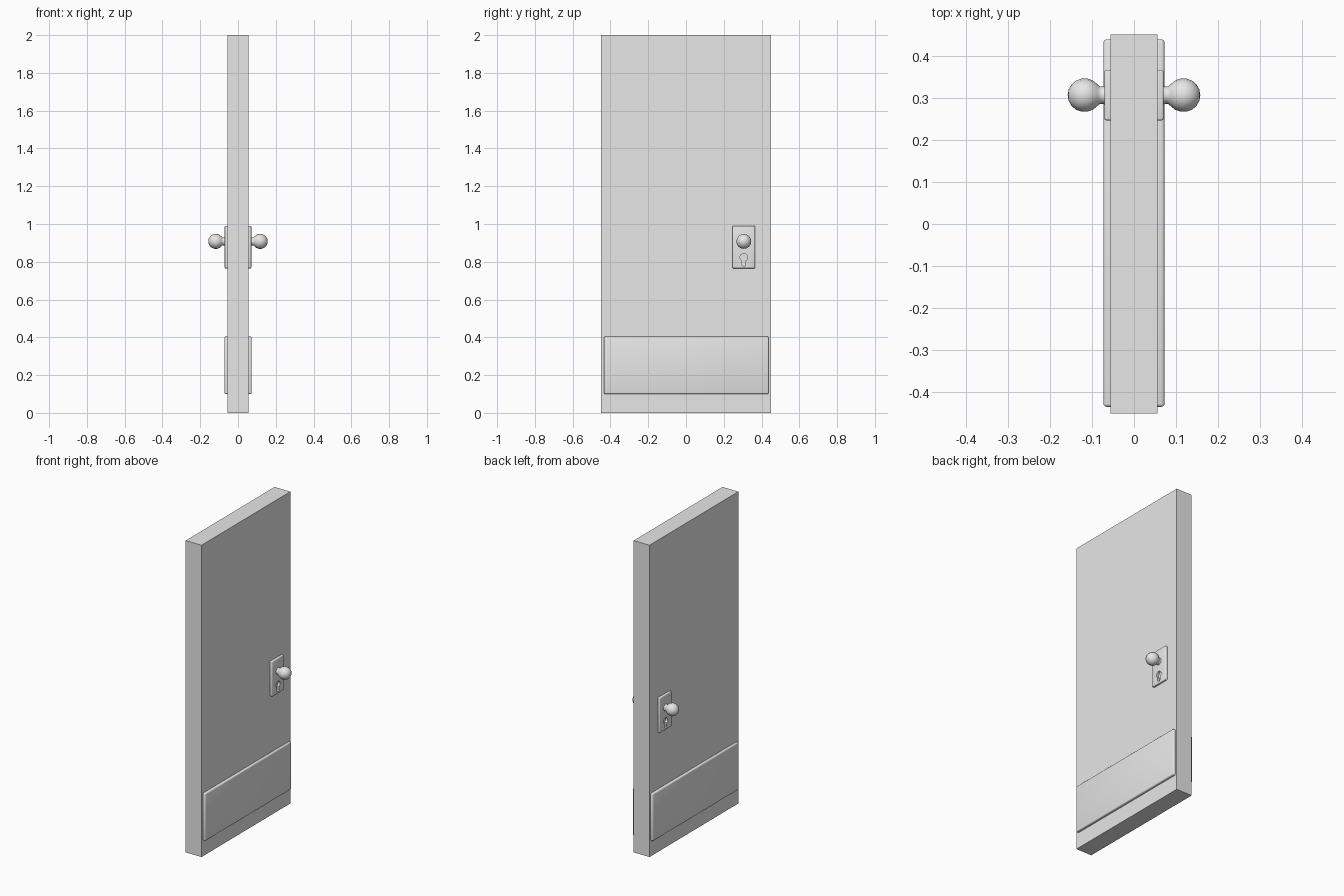
import bpy, bmesh, math
from mathutils import Matrix, Vector

if "Cube" in bpy.data.objects:
    bpy.data.objects.remove(bpy.data.objects["Cube"])

grey = bpy.data.materials.new("light_grey")
grey.diffuse_color = (0.8, 0.8, 0.8, 1)
grey.use_nodes = True
grey.node_tree.nodes["Principled BSDF"].inputs["Base Color"].default_value = grey.diffuse_color


def make_object(name, bm):
    bmesh.ops.recalc_face_normals(bm, faces=bm.faces)
    mesh = bpy.data.meshes.new(name)
    bm.to_mesh(mesh)
    bm.free()
    mesh.materials.append(grey)
    obj = bpy.data.objects.new(name, mesh)
    bpy.context.collection.objects.link(obj)
    return obj


def box(name, lo, hi, bevel=0):
    """Box from corner to corner; every edge off the inner (low x) side is rounded."""
    lo, hi = Vector(lo), Vector(hi)
    bm = bmesh.new()
    bmesh.ops.create_cube(bm, size=1)
    size = hi - lo
    for v in bm.verts:
        v.co = (lo + hi) / 2 + Vector(c * s for c, s in zip(v.co, size))
    if bevel:
        edges = [e for e in bm.edges if any(v.co.x > lo.x + 1e-4 for v in e.verts)]
        bmesh.ops.bevel(bm, geom=edges, offset=bevel, segments=3, profile=0.5, affect='EDGES')
    return make_object(name, bm)


def activate(obj):
    bpy.ops.object.select_all(action='DESELECT')
    obj.select_set(True)
    bpy.context.view_layer.objects.active = obj


def mirror_x(obj):
    mod = obj.modifiers.new("both_sides", 'MIRROR')
    mod.use_clip = False
    mod.use_mirror_merge = False


def smooth(obj, angle):
    activate(obj)
    bpy.ops.object.shade_smooth_by_angle(angle=math.radians(angle))


# Door slab
box("door_slab", (-0.056, -0.45, 0), (0.056, 0.45, 2))

# Kick plates at the bottom of both sides
kick = box("kick_plate", (0.05, -0.434, 0.10), (0.0725, 0.438, 0.404), 0.007)
smooth(kick, 60)
mirror_x(kick)

# Lock plates with a keyhole
KY, KZ = 0.306, 0.823
plate = box("lock_plate", (0.05, 0.246, 0.765), (0.0705, 0.366, 0.99), 0.005)
outline = [(KY + 0.020 * math.cos(math.radians(a)), KZ + 0.020 * math.sin(math.radians(a)))
           for a in range(-60, 241, 20)]
outline += [(KY - 0.009, KZ - 0.042), (KY - 0.004, KZ - 0.046),
            (KY + 0.004, KZ - 0.046), (KY + 0.009, KZ - 0.042)]
bm = bmesh.new()
face = bm.faces.new([bm.verts.new((0.04, y, z)) for y, z in outline])
ext = bmesh.ops.extrude_face_region(bm, geom=[face])
for v in ext["geom"]:
    if isinstance(v, bmesh.types.BMVert):
        v.co.x = 0.09
cutter = make_object("keyhole_cutter", bm)
cut = plate.modifiers.new("keyhole", 'BOOLEAN')
cut.operation, cut.object, cut.solver = 'DIFFERENCE', cutter, 'EXACT'
activate(plate)
bpy.ops.object.modifier_apply(modifier=cut.name)
bpy.data.objects.remove(cutter)
smooth(plate, 40)
mirror_x(plate)

# Door knobs: a flared neck running into a ball, turned around the x axis
R, CX, KNOB_Z = 0.040, 0.1175, 0.908
profile = [(0.06, 0.024), (0.07, 0.022), (0.076, 0.0205), (0.081, 0.021)]
profile += [(CX - R * math.cos(math.radians(a)), R * math.sin(math.radians(a)))
            for a in range(40, 180, 20)]
profile.append((CX + R, 0))
bm = bmesh.new()
verts = [bm.verts.new((x, KY + r, KNOB_Z)) for x, r in profile]
edges = [bm.edges.new(pair) for pair in zip(verts, verts[1:])]
bmesh.ops.spin(bm, geom=verts + edges, cent=(0, KY, KNOB_Z), axis=(1, 0, 0),
               angle=2 * math.pi, steps=16)
bmesh.ops.remove_doubles(bm, verts=bm.verts, dist=1e-4)
knob = make_object("door_knob", bm)
smooth(knob, 60)
mirror_x(knob)
